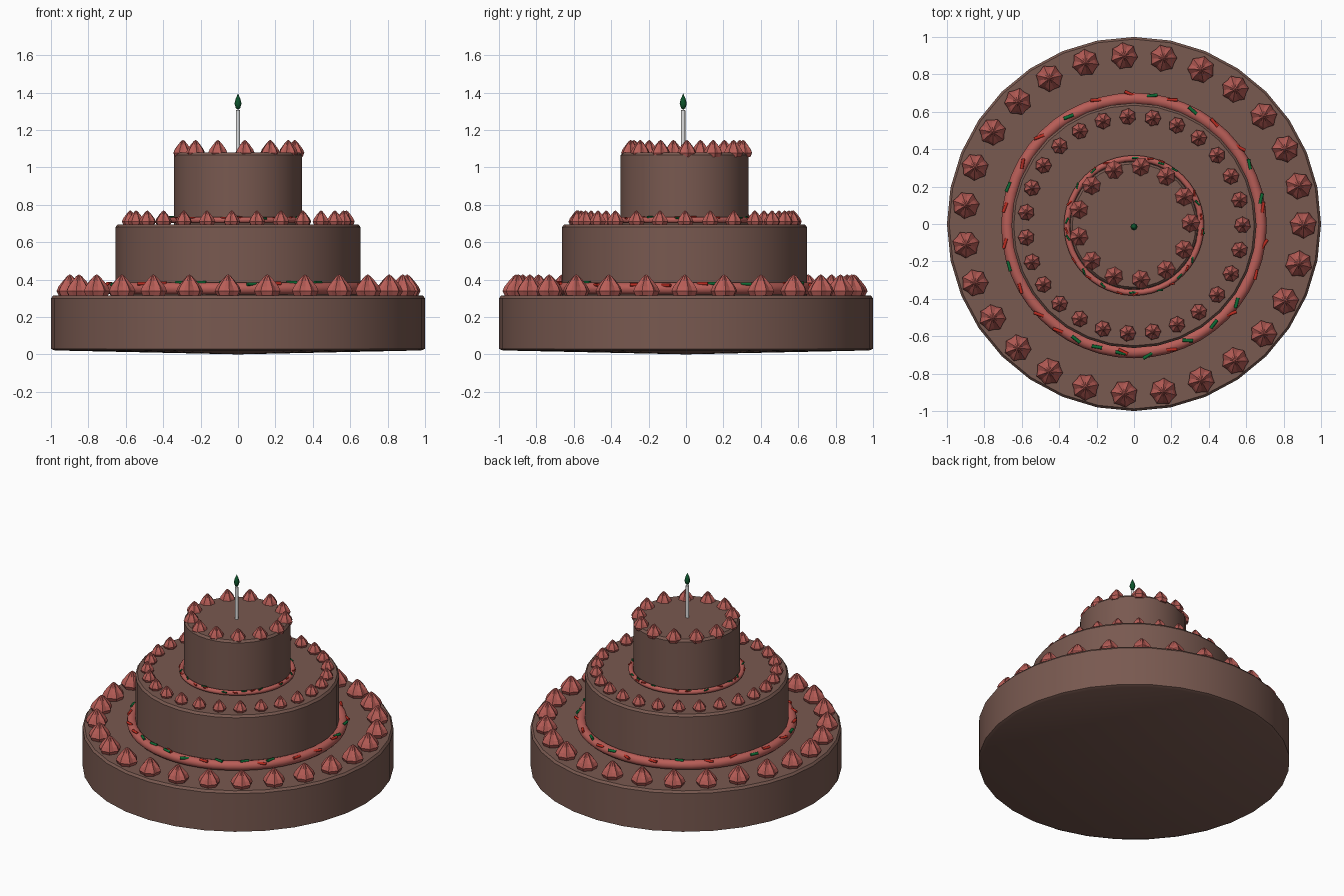
import bpy, bmesh, math, random
from mathutils import Matrix, Vector

cube = bpy.data.objects.get("Cube")
if cube:
    bpy.data.objects.remove(cube, do_unlink=True)
random.seed(4)
CY = -0.008  # shared centre line of the upper tiers


def material(name, rgb):
    m = bpy.data.materials.new(name)
    m.use_nodes = True
    col = (*rgb, 1)
    m.diffuse_color = col
    m.node_tree.nodes["Principled BSDF"].inputs["Base Color"].default_value = col
    return m


chocolate = material("chocolate", (0.19, 0.10, 0.08))
frosting = material("pink frosting", (0.48, 0.11, 0.095))
red = material("red", (0.5, 0.025, 0.015))
green = material("green", (0.004, 0.15, 0.035))
flame_green = material("flame green", (0.004, 0.09, 0.025))
wax = material("white wax", (0.75, 0.75, 0.75))


def finish(name, mesh, mat, loc=(0, 0, 0), angle=35):
    mesh.materials.append(mat)
    mesh.shade_smooth()
    mesh.set_sharp_from_angle(angle=math.radians(angle))
    return place(name, mesh, loc)


def place(name, mesh, loc, turn=0.0, scale=(1, 1, 1)):
    ob = bpy.data.objects.new(name, mesh)
    ob.location, ob.scale = loc, scale
    ob.rotation_euler.z = turn
    bpy.context.collection.objects.link(ob)
    return ob


def lathe(name, profile, sides, groove=None):
    """Spin (radius, z) points; groove pulls in every other column."""
    bm = bmesh.new()
    rings = []
    for i, (r, z) in enumerate(profile):
        if r == 0:
            rings.append([bm.verts.new((0, 0, z))] * sides)
            continue
        ring = []
        for s in range(sides):
            a = math.tau * s / sides
            k = r * (groove[i] if groove and s % 2 else 1)
            ring.append(bm.verts.new((k * math.cos(a), k * math.sin(a), z)))
        rings.append(ring)
    for lo, hi in zip(rings, rings[1:]):
        for s in range(sides):
            t = (s + 1) % sides
            bm.faces.new(dict.fromkeys((lo[s], lo[t], hi[t], hi[s])))
    bmesh.ops.recalc_face_normals(bm, faces=bm.faces)
    mesh = bpy.data.meshes.new(name)
    bm.to_mesh(mesh)
    bm.free()
    return mesh


# Cake tiers
def tier(name, r, z0, z1, y, dish=0.0):
    profile = [(0, z0), (r * 0.98, z0 + dish * 0.7), (r, z0 + dish),
               (r, z1 - 0.015), (r - 0.012, z1), (0, z1)]
    finish(name, lathe(name, profile, 32), chocolate, (0, y, 0))


tier("bottom_tier", 1.0, 0, 0.315, 0, 0.03)
tier("middle_tier", 0.655, 0.30, 0.695, CY)
tier("top_tier", 0.342, 0.68, 1.08, CY)


# Piped rings at the foot of the upper tiers
def piped_ring(name, radius, tube, z):
    profile = [(radius + tube * math.cos(a), z + tube * math.sin(a))
               for a in (math.tau * i / 12 for i in range(13))]
    mesh = lathe(name, profile, 48)
    bm = bmesh.new()
    bm.from_mesh(mesh)
    bmesh.ops.remove_doubles(bm, verts=bm.verts, dist=1e-4)
    bm.to_mesh(mesh)
    bm.free()
    finish(name, mesh, frosting, (0, CY, 0), 60)


piped_ring("lower_piped_ring", 0.678, 0.032, 0.352)
piped_ring("upper_piped_ring", 0.359, 0.016, 0.718)

# Ribbed frosting dollops, one shared mesh of unit radius and height
dollop = lathe("dollop", [(0, 0), (0.8, 0), (1, 0.24), (0.85, 0.45),
                          (0.5, 0.72), (0.2, 0.92), (0, 1)], 14,
               [1, 0.88, 0.86, 0.8, 0.7, 0.7, 1])
dollop.materials.append(frosting)


def dollop_circle(name, count, radius, z, size, height, y):
    for i in range(count):
        a = math.tau * i / count
        place(f"{name}_{i + 1}", dollop,
              (radius * math.cos(a), y + radius * math.sin(a), z),
              random.uniform(0, 1), (size, size, height))


dollop_circle("bottom_dollop", 27, 0.905, 0.31, 0.073, 0.118, -0.005)
dollop_circle("middle_dollop", 27, 0.58, 0.69, 0.045, 0.08, -0.005)
dollop_circle("top_dollop", 13, 0.303, 1.055, 0.052, 0.092, 0.005)


# Sprinkles lying on the piped rings
def sprinkles(name, mat, angles, radius, tube, z, length, thick):
    bm = bmesh.new()
    for deg in angles:
        a = math.radians(deg)
        lift = random.uniform(0.5, 1.6)
        r = radius + tube * math.cos(lift)
        spot = Vector((r * math.cos(a), CY + r * math.sin(a),
                       z + tube * math.sin(lift)))
        tangent = Vector((-math.sin(a), math.cos(a), 0))
        tangent.rotate(Matrix.Rotation(random.uniform(-0.5, 0.5), 3, "Z"))
        turn = tangent.to_track_quat("Z", "Y").to_matrix().to_4x4()
        bmesh.ops.create_cone(bm, cap_ends=True, segments=8, radius1=thick,
                              radius2=thick, depth=length,
                              matrix=Matrix.Translation(spot) @ turn)
    mesh = bpy.data.meshes.new(name)
    bm.to_mesh(mesh)
    bm.free()
    finish(name, mesh, mat, angle=50)


lower = (0.678, 0.032, 0.352, 0.056, 0.009)
upper = (0.359, 0.016, 0.718, 0.034, 0.005)
sprinkles("lower_green_sprinkles", green,
          (82, 63, 28, 12, 323, 309, 295, 276, 264, 253, 243, 198, 163, 121),
          *lower)
sprinkles("lower_red_sprinkles", red,
          (92, 73, 52, 36, 8, 352, 338, 318, 287, 265, 234, 223, 209, 188,
           172, 151, 137, 107), *lower)
sprinkles("upper_green_sprinkles", green,
          [i * 24 + random.uniform(-8, 8) for i in range(15)], *upper)
sprinkles("upper_red_sprinkles", red,
          [i * 24 + 12 + random.uniform(-8, 8) for i in range(15)], *upper)

# Candle with its flame
finish("candle", lathe("candle", [(0, 1.07), (0.011, 1.07), (0.011, 1.305),
                                  (0, 1.31)], 12), wax, (0, -0.015, 0))
finish("flame", lathe("flame", [(0, 1.31), (0.011, 1.315), (0.019, 1.34),
                                (0.013, 1.365), (0, 1.395)], 8),
       flame_green, (0, -0.015, 0), 60)
